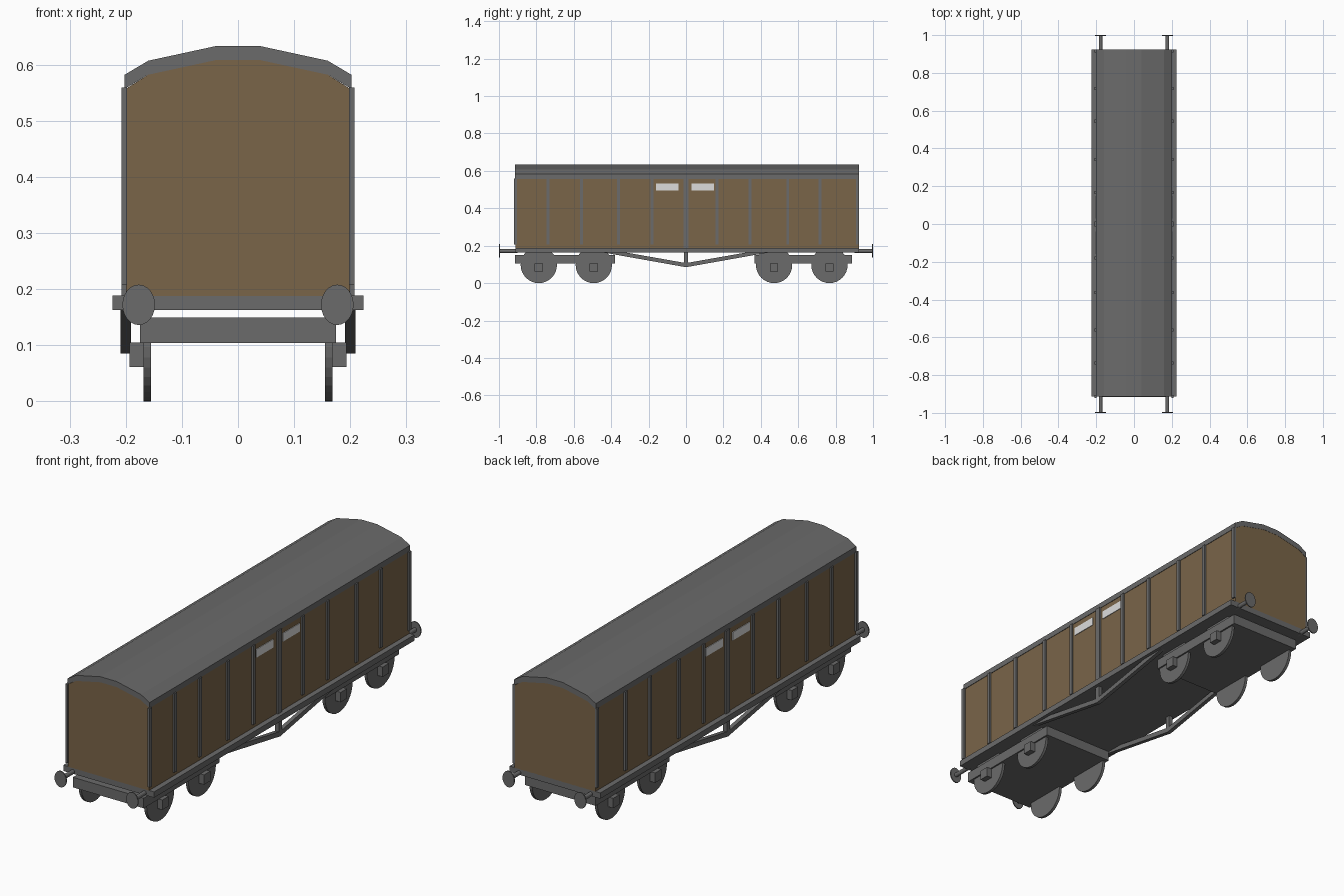
import bpy, bmesh, math

if "Cube" in bpy.data.objects:
    bpy.data.objects.remove(bpy.data.objects["Cube"])


def material(name, rgb):
    m = bpy.data.materials.new(name)
    m.diffuse_color = (*rgb, 1)
    m.use_nodes = True
    m.node_tree.nodes["Principled BSDF"].inputs["Base Color"].default_value = m.diffuse_color
    return m


GREY = material("dark_grey", (0.145, 0.145, 0.145))
BROWN = material("wood_brown", (0.195, 0.13, 0.066))
WHITE = material("window_white", (0.72, 0.72, 0.72))


def finish(name, bm, mat):
    bmesh.ops.recalc_face_normals(bm, faces=bm.faces)
    me = bpy.data.meshes.new(name)
    bm.to_mesh(me)
    bm.free()
    me.materials.append(mat)
    ob = bpy.data.objects.new(name, me)
    bpy.context.collection.objects.link(ob)
    return ob


def prism(name, pts, axis, a, b, mat):
    """Extrude a 2D outline along x (points are y,z) or y (points are x,z)."""
    bm = bmesh.new()
    place = (lambda p, t: (t, p[0], p[1])) if axis == 'x' else (lambda p, t: (p[0], t, p[1]))
    face = bm.faces.new([bm.verts.new(place(p, a)) for p in pts])
    ext = bmesh.ops.extrude_face_region(bm, geom=[face])
    verts = [v for v in ext["geom"] if isinstance(v, bmesh.types.BMVert)]
    bmesh.ops.translate(bm, verts=verts, vec=place((0, 0), b - a))
    return finish(name, bm, mat)


def box(name, x, y, z, mat):
    return prism(name, [(y[0], z[0]), (y[1], z[0]), (y[1], z[1]), (y[0], z[1])], 'x', x[0], x[1], mat)


def ring(cu, cv, ru, rv, n=32):
    return [(cu + ru * math.cos(2 * math.pi * i / n), cv + rv * math.sin(2 * math.pi * i / n))
            for i in range(n)]


def side(s, lo, hi):
    return (lo, hi) if s > 0 else (-hi, -lo)


Y0, Y1 = -0.912, 0.924

# Body and arched roof shell
arch = [(-0.202, 0.582), (-0.16, 0.607), (-0.04, 0.633), (0.04, 0.633), (0.16, 0.607), (0.202, 0.582)]
under = [(x, z - 0.025) for x, z in arch]
inner = [(max(-0.2, min(0.2, x)), z) for x, z in under]
prism("body", [(0.2, 0.188)] + inner[::-1] + [(-0.2, 0.188)], 'y', Y0, Y1, BROWN)
prism("roof", arch + under[::-1], 'y', Y0 - 0.001, Y1 + 0.001, GREY)

# Underframe
box("underframe", (-0.224, 0.224), (Y0, Y1), (0.163, 0.189), GREY)

posts = [-0.912, -0.737, -0.56, -0.362, -0.181, 0.166, 0.342, 0.544, 0.717, 0.917]
wheels = [-0.787, -0.493, 0.471, 0.767]
for s, label in ((1, "right"), (-1, "left")):
    # Wall posts and door post
    for i, y in enumerate(posts):
        box(f"wall_post_{label}_{i}", side(s, 0.198, 0.208), (y - 0.008, y + 0.008), (0.207, 0.559), GREY)
    box(f"door_post_{label}", side(s, 0.198, 0.208), (-0.014, 0.014), (0.188, 0.559), GREY)
    # Window plates
    for i, y in enumerate((-0.1, 0.089)):
        box(f"window_{label}_{i}", side(s, 0.198, 0.203), (y - 0.06, y + 0.06), (0.495, 0.532), WHITE)
    # Truss rods and strut
    tx = side(s, 0.191, 0.209)
    for d, end in ((1, "back"), (-1, "front")):
        prism(f"truss_rod_{label}_{end}",
              [(0, 0.085), (d * 0.45, 0.165), (d * 0.33, 0.165), (0, 0.107)], 'x', *tx, GREY)
    box(f"truss_strut_{label}", tx, (-0.011, 0.011), (0.09, 0.165), GREY)
    # Wheels and axle boxes
    for i, y in enumerate(wheels):
        prism(f"wheel_{label}_{i}", ring(y, 0.097, 0.097, 0.097), 'x', *side(s, 0.155, 0.168), GREY)
        box(f"axle_box_{label}_{i}", side(s, 0.165, 0.193), (y - 0.022, y + 0.022), (0.061, 0.105), GREY)
    # Buffers at both ends
    for d, end in ((1, "back"), (-1, "front")):
        ya, yb = sorted((d * 0.9, d * 0.997))
        prism(f"buffer_shaft_{label}_{end}", ring(s * 0.177, 0.172, 0.009, 0.01, 12), 'y', ya, yb, GREY)
        ya, yb = sorted((d * 0.995, d * 1.0))
        prism(f"buffer_head_{label}_{end}", ring(s * 0.177, 0.172, 0.029, 0.036, 24), 'y', ya, yb, GREY)

# Bogie frames
for name, y in (("front", (-0.915, -0.38)), ("back", (0.367, 0.887))):
    box(f"bogie_{name}", (-0.175, 0.175), y, (0.104, 0.149), GREY)
